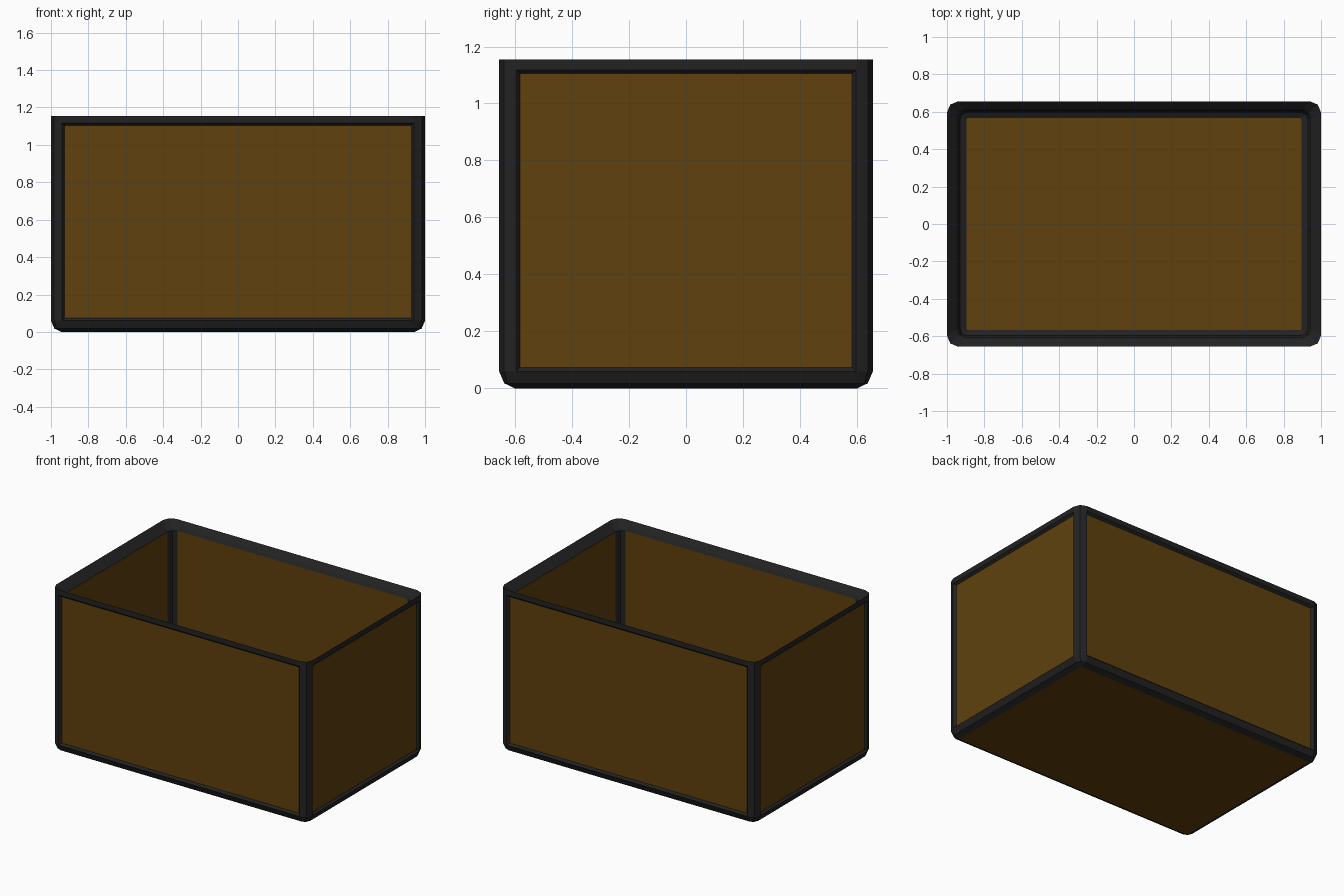
import bpy, bmesh, math

if "Cube" in bpy.data.objects:
    bpy.data.objects.remove(bpy.data.objects["Cube"])

def material(name, rgb):
    m = bpy.data.materials.new(name)
    m.diffuse_color = (*rgb, 1)
    m.use_nodes = True
    m.node_tree.nodes["Principled BSDF"].inputs["Base Color"].default_value = m.diffuse_color
    return m

dark = material("dark frame", (0.016, 0.016, 0.016))
brown = material("brown panel", (0.115, 0.053, 0.004))

bm = bmesh.new()

def ring(hx, hy, r, z):
    """Rounded rectangle loop, two segments per corner."""
    pts = []
    for k, (sx, sy) in enumerate(((1, 1), (-1, 1), (-1, -1), (1, -1))):
        for j in range(3):
            a = math.radians(90 * k + 45 * j)
            pts.append(bm.verts.new((sx * (hx - r) + r * math.cos(a),
                                     sy * (hy - r) + r * math.sin(a), z)))
    return pts

# Shell section: outer bottom bevel, outer wall, sloped rim, inner wall, floor bevel
section = [
    (0.944, 0.601, 0.006, 0.0),
    (0.982, 0.638, 0.043, 0.018),
    (1.0, 0.656, 0.06, 0.06),
    (1.0, 0.656, 0.06, 1.118),
    (1.0, 0.656, 0.06, 1.155),
    (0.96, 0.618, 0.052, 1.118),
    (0.942, 0.607, 0.045, 1.10),
    (0.942, 0.607, 0.045, 0.09),
    (0.929, 0.596, 0.034, 0.058),
    (0.895, 0.568, 0.012, 0.045),
]
loops = [ring(*s) for s in section]

outer_panels = []
for i, (a, b) in enumerate(zip(loops, loops[1:])):
    for k in range(12):
        n = (k + 1) % 12
        f = bm.faces.new((a[k], a[n], b[n], b[k]))
        flat = k % 3 == 2              # straight sides, not corners
        if i == 2 and flat:
            outer_panels.append(f)
        if i == 6 and flat:            # inner wall panels
            f.material_index = 1

# Underside and floor
for lp in (loops[0], loops[-1]):
    bm.faces.new(lp).material_index = 1

bmesh.ops.recalc_face_normals(bm, faces=bm.faces[:])

# Recessed outer wall panels with a sloped dark border
bmesh.ops.inset_individual(bm, faces=outer_panels, thickness=0.019, depth=-0.015)
for f in outer_panels:
    f.material_index = 1

me = bpy.data.meshes.new("open_box")
bm.to_mesh(me)
bm.free()
me.materials.append(dark)
me.materials.append(brown)
ob = bpy.data.objects.new("open_box", me)
bpy.context.collection.objects.link(ob)
